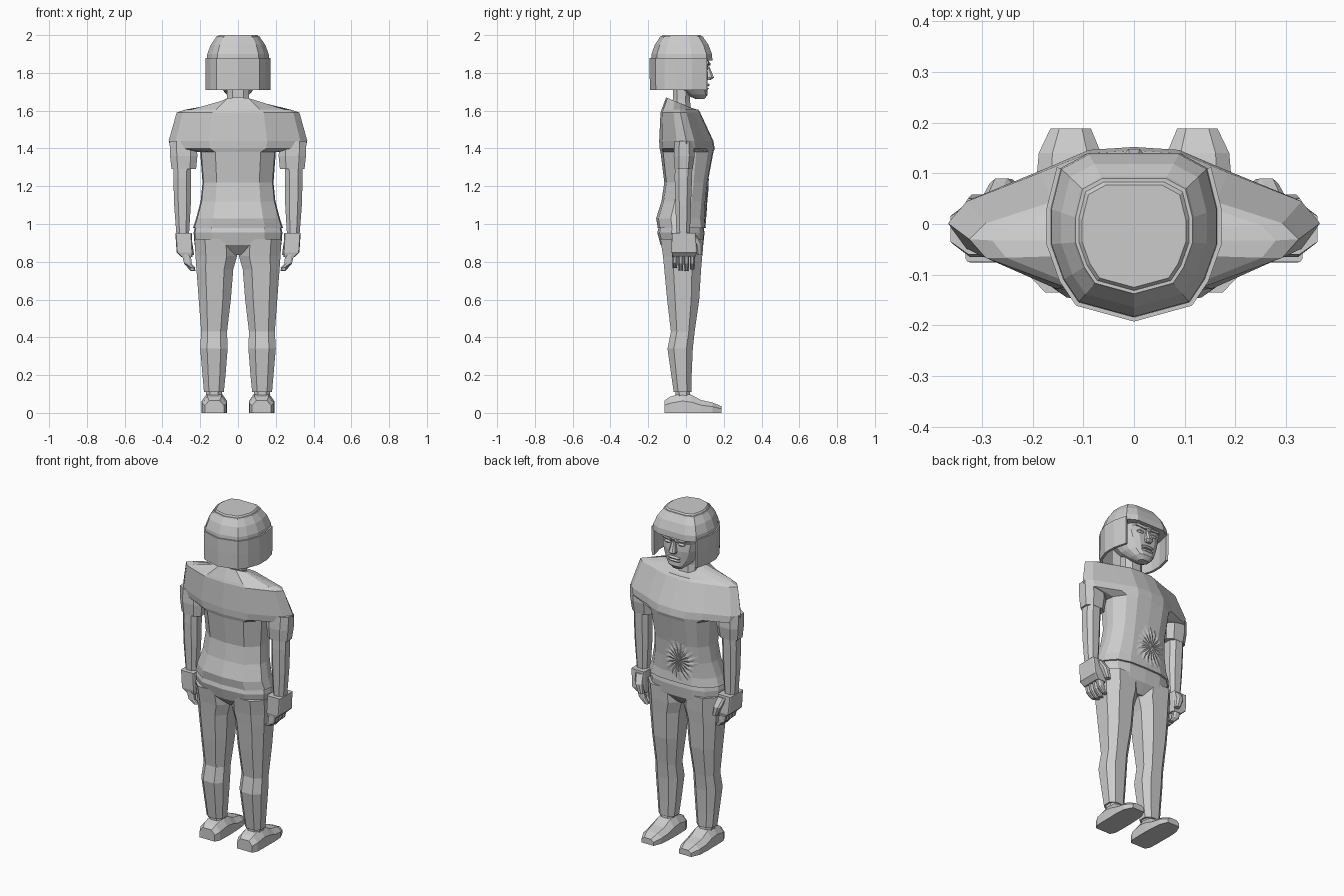
import bpy, bmesh, math, random
from mathutils import Vector

if "Cube" in bpy.data.objects:
    bpy.data.objects.remove(bpy.data.objects["Cube"])

grey = bpy.data.materials.new("light_grey")
grey.use_nodes = True
GREY = (0.6, 0.6, 0.6, 1)
grey.diffuse_color = GREY
grey.node_tree.nodes["Principled BSDF"].inputs["Base Color"].default_value = GREY


def finish(name, bm):
    bmesh.ops.recalc_face_normals(bm, faces=bm.faces)
    mesh = bpy.data.meshes.new(name)
    bm.to_mesh(mesh)
    bm.free()
    mesh.materials.append(grey)
    obj = bpy.data.objects.new(name, mesh)
    bpy.context.collection.objects.link(obj)
    return obj


def loft(name, rings, closed=True, side=1):
    """Skin a stack of point rings; closed rings get end caps."""
    bm = bmesh.new()
    rows = [[bm.verts.new((side * x, y, z)) for x, y, z in r] for r in rings]
    n = len(rows[0])
    for a, b in zip(rows, rows[1:]):
        for i in range(n if closed else n - 1):
            j = (i + 1) % n
            bm.faces.new((a[i], a[j], b[j], b[i]))
    if closed:
        bm.faces.new(rows[0])
        bm.faces.new(rows[-1])
    return finish(name, bm)


def pair(name, rings):
    for prefix, side in (("left_", 1), ("right_", -1)):
        loft(prefix + name, rings, side=side)


def mirrored(half):
    return half + [(-x, y) for x, y in half[-2:0:-1]]


BODY = mirrored([(0, 1), (.45, .97), (.75, .8), (.97, .35), (1, 0), (.97, -.4), (.6, -.9), (0, -1)])
YOKE = mirrored([(0, 1), (.25, .96), (.5, .7), (.9, .3), (1, 0), (.9, -.35), (.42, -.9), (0, -1)])


def section(z, w, front, back, shape=BODY, tilt=0):
    mid, half = (front + back) / 2, (front - back) / 2
    return [(x * w, mid + t * half, z - tilt * t) for x, t in shape]


def octagon(z, x0, x1, y0, y1, c=.25):
    cx, cy = (x1 - x0) * c, (y1 - y0) * c
    return [(x0 + cx, y0, z), (x1 - cx, y0, z), (x1, y0 + cy, z), (x1, y1 - cy, z),
            (x1 - cx, y1, z), (x0 + cx, y1, z), (x0, y1 - cy, z), (x0, y0 + cy, z)]


# Shirt: body, shoulder yoke and sloping collar
shirt = loft("shirt", [
    section(.98, .238, .105, -.15),
    section(1.03, .222, .1, -.158),
    section(1.12, .198, .105, -.13),
    section(1.22, .188, .115, -.115),
    section(1.38, .2, .145, -.135),
    section(1.4, .355, .152, -.14, YOKE),
    section(1.44, .367, .145, -.142, YOKE),
    section(1.59, .325, .075, -.135, YOKE),
    section(1.605, .28, .065, -.13, YOKE),
    section(1.64, .09, .04, -.105, BODY, .03)])

pair("sleeve", [octagon(1.29, .222, .352, -.06, .035),
                octagon(1.36, .215, .36, -.065, .045),
                octagon(1.44, .22, .362, -.06, .04)])

# Jagged emblem lying on the belly, facing outward
random.seed(4)
bpy.context.view_layer.update()


def on_shirt(x, z, lift):
    hit, pos, _, _ = shirt.ray_cast(Vector((x, 1, z)), Vector((0, -1, 0)))
    return (x, (pos.y if hit else .1) + lift, z)


bm = bmesh.new()
spokes = 36
hub = bm.verts.new(on_shirt(-.03, 1.12, .009))
inner, outer = [], []
for i in range(spokes):
    a = 2 * math.pi * i / spokes
    for ring, r, lift in ((inner, .06, .003 + .005 * (i % 2)), (outer, .1 + random.uniform(-.012, .016), .002)):
        ring.append(bm.verts.new(on_shirt(-.03 + r * math.cos(a), 1.12 + r * 1.15 * math.sin(a), lift)))
for i in range(spokes):
    j = (i + 1) % spokes
    bm.faces.new((hub, inner[i], inner[j]))
    bm.faces.new((inner[i], outer[i], inner[j]))
    bm.faces.new((outer[i], outer[j], inner[j]))
finish("shirt_emblem", bm)

# Trousers: hips and two legs
loft("hips", [section(1.0, .225, .09, -.14),
              section(.955, .235, .098, -.152),
              section(.89, .23, .092, -.135),
              section(.835, .15, .05, -.08)])

pair("leg", [octagon(z, *box) for z, *box in (
    (.92, .01, .23, -.135, .09), (.83, .005, .225, -.122, .086), (.76, .025, .22, -.115, .08),
    (.6, .038, .208, -.1, .07), (.43, .058, .195, -.08, .046), (.34, .055, .2, -.098, .036),
    (.2, .066, .188, -.078, .03), (.11, .075, .18, -.065, .028))])
pair("ankle", [octagon(.12, .085, .17, -.055, .02), octagon(.04, .085, .17, -.055, .03)])


# Shoes are lofted from heel to toe
def shoe_slice(y, x0, x1, h):
    b = (x1 - x0) * .22
    return [(x0, y, 0), (x0, y, h * .6), (x0 + b, y, h), (x1 - b, y, h), (x1, y, h * .6), (x1, y, 0)]


pair("shoe", [shoe_slice(*s) for s in (
    (-.115, .075, .175, .065), (-.085, .06, .19, .085), (-.02, .058, .192, .105),
    (.03, .058, .192, .095), (.08, .06, .193, .068), (.14, .065, .188, .055), (.188, .085, .165, .035))])

# Arms, hands, fingers and thumbs
pair("forearm", [octagon(1.36, .248, .34, -.058, .035), octagon(1.24, .248, .342, -.06, .032),
                 octagon(1.1, .25, .338, -.056, .026), octagon(.93, .26, .325, -.05, .02)])
pair("hand", [octagon(.953, .245, .332, -.075, .05, .05), octagon(.85, .24, .325, -.076, .058, .05),
              octagon(.825, .24, .3, -.07, .05, .1)])
for k in range(4):
    y = -.073 + k * .031
    drop = (.015, .002, 0, .008)[k]
    pair("finger_%d" % (k + 1), [octagon(.84, .25, .298, y, y + .028),
                                 octagon(.79, .245, .285, y, y + .028),
                                 octagon(.752 + drop, .225, .252, y + .003, y + .025)])
pair("thumb", [octagon(.94, .25, .3, .03, .06), octagon(.89, .24, .285, .048, .09),
               octagon(.835, .232, .262, .058, .088)])

# Neck and head
loft("neck", [octagon(1.58, -.065, .065, -.08, .03), octagon(1.66, -.058, .058, -.07, .02),
              octagon(1.78, -.06, .06, -.07, .03)])
loft("head", [section(1.662, .03, .098, .05), section(1.685, .06, .115, .0),
              section(1.72, .09, .112, -.05), section(1.78, .115, .116, -.1),
              section(1.825, .125, .112, -.13), section(1.85, .13, .125, -.14),
              section(1.92, .12, .1, -.13)])

# Face: wedge nose, brows, eyes and lips
loft("nose", [octagon(1.835, -.01, .01, .1, .124), octagon(1.775, -.022, .022, .1, .148),
              octagon(1.762, -.016, .016, .1, .13)])
pair("brow", [[(.015, .1, 1.838), (.015, .13, 1.838), (.015, .13, 1.852), (.015, .1, 1.852)],
              [(.08, .09, 1.848), (.08, .118, 1.848), (.08, .118, 1.862), (.08, .09, 1.862)]])
pair("eye", [octagon(1.813, .03, .06, .09, .112), octagon(1.822, .022, .068, .09, .12),
             octagon(1.831, .03, .06, .09, .112)])
for name, z, y in (("upper_lip", 1.735, .127), ("lower_lip", 1.716, .122)):
    loft(name, [octagon(z - .006, -.035, .035, .09, y - .008), octagon(z + .002, -.04, .04, .09, y),
                octagon(z + .008, -.02, .02, .09, y - .01)])

# Bobbed hair: crown, plus a skirt left open around the face
HAIR = mirrored([(0, .14), (.09, .14), (.145, .11), (.165, .03), (.165, -.04), (.14, -.11),
                 (.11, -.155), (0, -.185)])


def hair_ring(z, s):
    return [(x * s, -.027 + (y + .027) * s, z) for x, y in HAIR]


loft("hair_crown", [hair_ring(*r) for r in (
    (1.865, 1), (1.9, .985), (1.95, .87), (1.985, .72), (1.992, .7), (1.992, .66), (2.0, .62))])
skirt = loft("hair_skirt", [hair_ring(z, s)[2:13] for z, s in
                            ((1.88, 1), (1.8, 1), (1.71, .99))], closed=False)
shell = skirt.modifiers.new("thickness", 'SOLIDIFY')
shell.thickness = .015
shell.offset = 0
